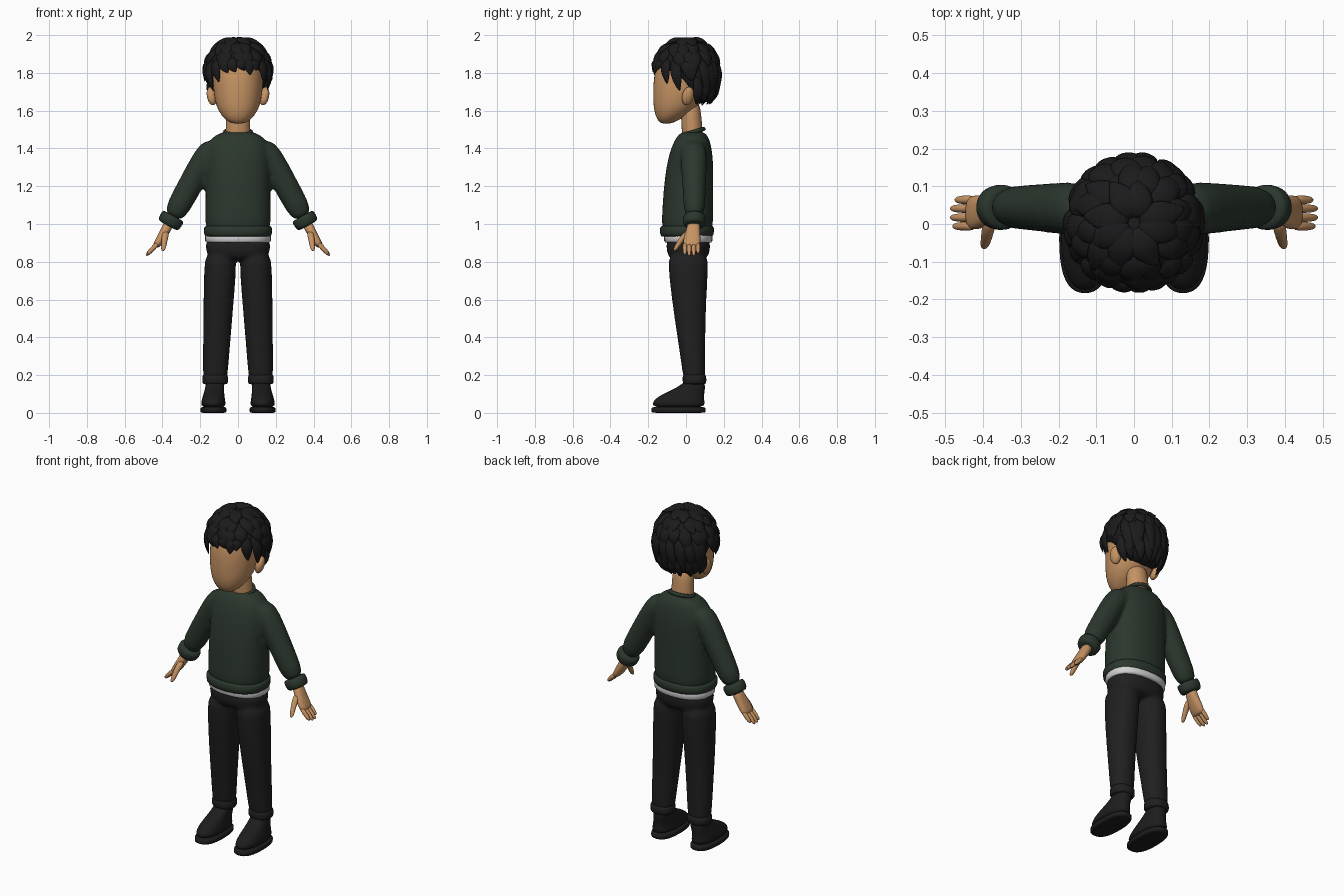
import bpy, bmesh, random
from math import sin, cos, pi, radians, copysign
from mathutils import Vector

random.seed(4)
if "Cube" in bpy.data.objects:
    bpy.data.objects.remove(bpy.data.objects["Cube"])


def material(name, rgb, rough=0.8):
    m = bpy.data.materials.new(name)
    m.use_nodes = True
    m.diffuse_color = (*rgb, 1)
    node = m.node_tree.nodes["Principled BSDF"]
    node.inputs["Base Color"].default_value = (*rgb, 1)
    node.inputs["Roughness"].default_value = rough
    return m


SKIN = material("warm skin", (0.56, 0.29, 0.125))
GREEN = material("dark green knit", (0.024, 0.038, 0.026))
WHITE = material("white cotton", (0.65, 0.65, 0.65))
BLACK = material("black trouser cloth", (0.014, 0.014, 0.015))
HAIR = material("black hair", (0.011, 0.011, 0.012))
SHOE = material("black shoe", (0.012, 0.012, 0.013))


def skin_rings(bm, rings, sides=20, p=2.0):
    """Bridge a row of superellipse rings (centre, u, v) into a capped tube."""
    loops = []
    for c, u, v in rings:
        loop = []
        for i in range(sides):
            a = 2 * pi * i / sides
            x = copysign(abs(cos(a)) ** (2 / p), cos(a))
            y = copysign(abs(sin(a)) ** (2 / p), sin(a))
            loop.append(bm.verts.new(c + u * x + v * y))
        loops.append(loop)
    for lo, hi in zip(loops, loops[1:]):
        for i in range(sides):
            j = (i + 1) % sides
            bm.faces.new((lo[i], lo[j], hi[j], hi[i]))
    bm.faces.new(loops[0])
    bm.faces.new(loops[-1])


def add_loft(bm, rings, side=1, tilt=0, sides=20, p=2.0):
    """Rings are (x, y, z, half width, half depth); side mirrors in x."""
    t = radians(tilt)
    u = Vector((cos(t) * side, 0, sin(t)))
    skin_rings(bm, [(Vector((x * side, y, z)), u * a, Vector((0, b, 0)))
                    for x, y, z, a, b in rings], sides, p)


def finish(bm, name, mat, sub=1, remesh=0):
    bmesh.ops.recalc_face_normals(bm, faces=bm.faces)
    for f in bm.faces:
        f.smooth = True
    me = bpy.data.meshes.new(name)
    bm.to_mesh(me)
    bm.free()
    me.materials.append(mat)
    ob = bpy.data.objects.new(name, me)
    bpy.context.collection.objects.link(ob)
    if sub:
        ob.modifiers.new("soften", "SUBSURF").levels = sub
        ob.modifiers["soften"].render_levels = sub
    if remesh:
        r = ob.modifiers.new("weld", "REMESH")
        r.mode = "VOXEL"
        r.voxel_size = remesh
        r.use_smooth_shade = True
        s = ob.modifiers.new("blend", "SMOOTH")
        s.factor, s.iterations = 0.5, 8
    return ob


def loft(name, mat, rings, side=1, tilt=0, p=2.0, sub=1):
    bm = bmesh.new()
    add_loft(bm, rings, side, tilt, p=p)
    return finish(bm, name, mat, sub)


SIDES = ((1, "left"), (-1, "right"))

# Head and neck
loft("head", SKIN, [(0, -.105, 1.53, .03, .025), (0, -.095, 1.55, .068, .058),
                    (0, -.062, 1.6, .108, .11), (0, -.04, 1.66, .126, .135),
                    (0, -.02, 1.74, .135, .156), (0, -.01, 1.82, .135, .156),
                    (0, 0, 1.9, .115, .13), (0, 0, 1.95, .06, .08)], p=2.1)
loft("neck", SKIN, [(0, .035, 1.43, .07, .056), (0, .033, 1.5, .066, .056),
                    (0, .028, 1.56, .062, .054), (0, .02, 1.66, .062, .054)])
for s, side in SIDES:
    bpy.ops.mesh.primitive_uv_sphere_add(segments=20, ring_count=12, radius=1,
                                         location=(s * .139, .01, 1.677),
                                         rotation=(radians(-8), radians(14 * s), radians(20 * s)))
    ear = bpy.context.object
    ear.name = side + "_ear"
    ear.scale = (.025, .032, .05)
    ear.data.materials.append(SKIN)
    bpy.ops.object.shade_smooth()

# Hair: a cap, then rows of pointed locks flowing down from the crown
loft("hair_cap", HAIR, [(0, .075, 1.635, .095, .045), (0, .068, 1.7, .138, .085),
                        (0, .05, 1.77, .158, .125), (0, .003, 1.825, .165, .17),
                        (0, 0, 1.87, .162, .168), (0, 0, 1.92, .135, .145),
                        (0, 0, 1.96, .085, .095), (0, 0, 1.975, .03, .03)])
CROWN = Vector((0, 0.003, 1.81))


def scalp(az, el, k):
    low = el < 0
    r = .17 * (cos(el) ** .5 if low else cos(el)) * k
    return CROWN + Vector((r * cos(az), r * sin(az), (.2 if low else .165) * sin(el) * k))


def lock(bm, az, el0, el1, width, lift=0):
    swirl = random.uniform(-.1, .3)
    flare = random.uniform(1.0, 1.1)
    ks = (.95, 1.02, 1.05, 1.04 + lift / 2, flare + lift)
    ws = (.5, .95, 1, .7, .06)
    pts = [scalp(az + swirl * i / 4, radians(el0 + (el1 - el0) * i / 4), k + lift)
           for i, k in enumerate(ks)]
    rings = []
    for i, c in enumerate(pts):
        tangent = (pts[min(i + 1, 4)] - pts[max(i - 1, 0)]).normalized()
        normal = (c - CROWN).normalized()
        across = tangent.cross(normal).normalized()
        rings.append((c, across * width * ws[i], normal * .016 * ws[i]))
    skin_rings(bm, rings, 8, 1.6)


def hairline(az):
    """Lowest elevation of the hair around the head, front is -y."""
    s = sin(az)
    if s < -.72:
        return -3
    if s < -.58:
        return -16
    if s < -.22:
        return -36
    return -16 if s < .2 else -38


bm = bmesh.new()
for count, el0, el1, width, lift in ((8, 86, 48, .045, .03), (13, 66, 25, .042, .01),
                                     (17, 45, 4, .042, 0), (22, 25, None, .036, 0)):
    for i in range(count):
        az = 2 * pi * (i + random.uniform(-.2, .2)) / count + el0
        tip = hairline(az) if el1 is None else el1
        lock(bm, az, el0, tip + random.uniform(-5, 5), width, lift)
for i in range(9):
    lock(bm, radians(20 + 17.5 * i), -8, -62 + random.uniform(-4, 4), .032, -.02)
finish(bm, "hair_locks", HAIR)

# Sweater body and sleeves, welded into one soft surface
ARM_TILT = 29
bm = bmesh.new()
add_loft(bm, [(0, .007, .95, .175, .138), (0, .007, 1, .177, .138), (0, .013, 1.2, .173, .134),
              (0, .024, 1.35, .172, .122), (0, .03, 1.42, .168, .103),
              (0, .035, 1.465, .135, .085), (0, .037, 1.495, .07, .055)], p=2.3)
for s, side in SIDES:
    add_loft(bm, [(.11, .04, 1.425, .045, .05), (.145, .04, 1.4, .064, .072),
                  (.2, .042, 1.305, .067, .07), (.28, .044, 1.155, .066, .06),
                  (.355, .044, 1.02, .062, .057)], s, ARM_TILT)
finish(bm, "sweater", GREEN, 1, .011)
loft("sweater_hem", GREEN, [(0, .005, .932, .17, .135), (0, .005, .936, .182, .144),
                            (0, .005, .985, .184, .146), (0, .006, .995, .174, .137)], p=2.3)
bpy.ops.mesh.primitive_torus_add(major_radius=.068, minor_radius=.011, major_segments=32,
                                 minor_segments=10, location=(0, .037, 1.487),
                                 rotation=(radians(16), 0, 0))
collar = bpy.context.object
collar.name = "sweater_collar"
collar.scale.y = .87
collar.data.materials.append(GREEN)
bpy.ops.object.shade_smooth()

# Undershirt edge
loft("undershirt", WHITE, [(0, .012, .9, .17, .124), (0, .012, .903, .177, .13),
                           (0, .012, .95, .177, .13), (0, .012, .96, .17, .125)], p=2.3)

# Trousers: hips and legs welded together
bm = bmesh.new()
add_loft(bm, [(0, .012, .94, .172, .118), (0, .012, .88, .176, .118),
              (0, .012, .83, .165, .112), (0, .012, .805, .12, .08)], p=2.3)
for s, side in SIDES:
    add_loft(bm, [(.09, .012, .87, .086, .112), (.095, .011, .75, .086, .106),
                  (.107, .02, .5, .078, .083), (.12, .042, .22, .067, .06),
                  (.121, .044, .16, .067, .06)], s, p=2.2)
finish(bm, "trousers", BLACK, 1, .01)

for s, side in SIDES:
    loft(side + "_trouser_cuff", BLACK, [(.121, .045, .15, .06, .055), (.121, .045, .155, .069, .064),
                                         (.121, .045, .195, .07, .064), (.12, .043, .205, .064, .058)],
         s, p=2.2)
    loft(side + "_sleeve_cuff", GREEN, [(.341, .044, 1.045, .058, .054), (.345, .044, 1.037, .067, .062),
                                        (.368, .044, .997, .064, .06), (.372, .044, .99, .05, .046)],
         s, ARM_TILT)

    # Hand: palm, four fingers and thumb
    bm = bmesh.new()
    add_loft(bm, [(.362, .042, 1.01, .028, .034), (.382, .038, .97, .026, .036),
                  (.405, .032, .93, .024, .045), (.428, .03, .893, .02, .046),
                  (.438, .03, .878, .014, .04)], s, ARM_TILT, p=2.4)
    for y, reach in ((.064, .8), (.041, 1), (.017, 1), (-.006, .9)):
        dx, dz = .058 * reach, -.062 * reach
        add_loft(bm, [(.423, y, .9, .013, .0125), (.423 + dx * .5, y, .9 + dz * .5, .0135, .0125),
                      (.423 + dx * .9, y, .9 + dz * .9, .012, .011),
                      (.423 + dx * 1.1, y, .9 + dz * 1.1, .005, .005)], s, 42, 10)
    add_loft(bm, [(.38, .015, .965, .02, .022), (.388, -.018, .925, .018, .02),
                  (.392, -.04, .893, .015, .016), (.396, -.055, .868, .013, .013),
                  (.398, -.061, .857, .006, .006)], s, 10, 10)
    finish(bm, side + "_hand", SKIN)

    # Shoe: sole, upper and laces
    loft(side + "_shoe_sole", SHOE, [(.13, -.04, 0, .066, .141), (.13, -.04, .002, .069, .145),
                                     (.13, -.04, .028, .07, .146), (.13, -.04, .032, .064, .14)],
         s, p=2.5)
    loft(side + "_shoe_upper", SHOE, [(.13, -.04, .025, .065, .141), (.13, -.039, .055, .065, .14),
                                      (.13, -.034, .075, .061, .13), (.128, -.015, .098, .056, .112),
                                      (.125, .013, .122, .052, .088), (.122, .035, .145, .05, .066),
                                      (.122, .042, .165, .048, .056)], s, p=2.3)
    bm = bmesh.new()
    for y, z in ((-.1, .094), (-.08, .107), (-.06, .119)):
        add_loft(bm, [(.127 + dx, y + abs(dx) * .3, z - abs(dx) * .5, .006, .006)
                      for dx in (-.035, -.018, 0, .018, .035)], s, 90, 8)
    finish(bm, side + "_laces", SHOE)
